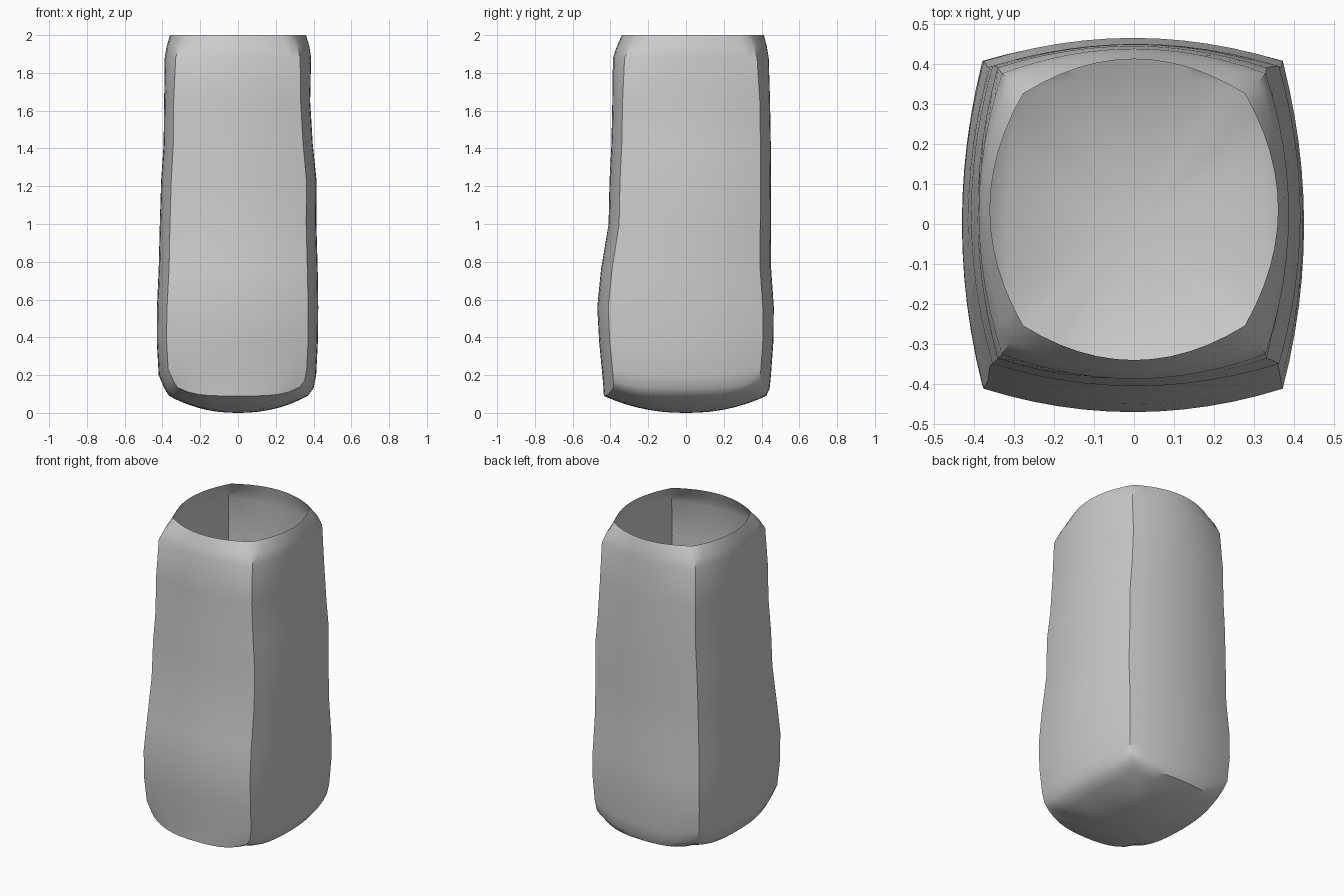
import bpy, bmesh

if "Cube" in bpy.data.objects:
    bpy.data.objects.remove(bpy.data.objects["Cube"])

# Horizontal sections: z, x min, x max, y min, y max, corner fullness
SECTIONS = [
    (0.09, -0.365, 0.370, -0.435, 0.425, 0.88),
    (0.13, -0.390, 0.400, -0.437, 0.443, 0.88),
    (0.20, -0.420, 0.414, -0.443, 0.450, 0.88),
    (0.38, -0.430, 0.423, -0.460, 0.463, 0.88),
    (0.56, -0.429, 0.425, -0.470, 0.465, 0.875),
    (0.76, -0.420, 0.422, -0.450, 0.451, 0.87),
    (1.00, -0.414, 0.415, -0.410, 0.449, 0.87),
    (1.23, -0.407, 0.416, -0.405, 0.450, 0.87),
    (1.42, -0.394, 0.396, -0.395, 0.449, 0.87),
    (1.65, -0.391, 0.382, -0.390, 0.445, 0.87),
    (1.88, -0.388, 0.387, -0.387, 0.438, 0.85),
    (1.94, -0.378, 0.378, -0.366, 0.428, 0.82),
    (2.00, -0.360, 0.360, -0.340, 0.412, 0.77),
]
N = 12  # segments per side


def section(z, x0, x1, y0, y1, k):
    """Four bulging sides meeting at creased corners, counter-clockwise."""
    cx, cy, rx, ry = (x0 + x1) / 2, (y0 + y1) / 2, (x1 - x0) / 2, (y1 - y0) / 2
    lift = 0.045 * max(0, 1 - (z - 0.09) / 0.4)
    pts = []
    for side in range(4):
        for i in range(N):
            t = -1 + 2 * i / N
            u, v = 1 - (1 - k) * t * t, k * t
            for _ in range(side):
                u, v = -v, u
            pts.append((cx + rx * u, cy + ry * v, z + lift * t ** 4))
    return pts


# Pillow-shaped bottom, from the centre out to the lower rim
rim = section(*SECTIONS[0])
rings = [[(x * s, y * s, z * s ** 2.2) for x, y, z in rim]
         for s in (0.15, 0.3, 0.45, 0.6, 0.75, 0.88)]
rings += [section(*s) for s in SECTIONS]

# Open sack: bottom fan plus walls lofted up to the open mouth
bm = bmesh.new()
centre = bm.verts.new((0, 0, 0))
loops = [[bm.verts.new(p) for p in ring] for ring in rings]
count = 4 * N
for i in range(count):
    j = (i + 1) % count
    bm.faces.new((centre, loops[0][j], loops[0][i]))
    for a, b in zip(loops, loops[1:]):
        bm.faces.new((a[i], a[j], b[j], b[i]))
mesh = bpy.data.meshes.new("open_sack")
bm.to_mesh(mesh)
bm.free()
sack = bpy.data.objects.new("open_sack", mesh)
bpy.context.collection.objects.link(sack)

# Smooth walls with crisp corner creases
bpy.context.view_layer.objects.active = sack
sack.select_set(True)
bpy.ops.object.shade_smooth_by_angle(angle=0.7)
